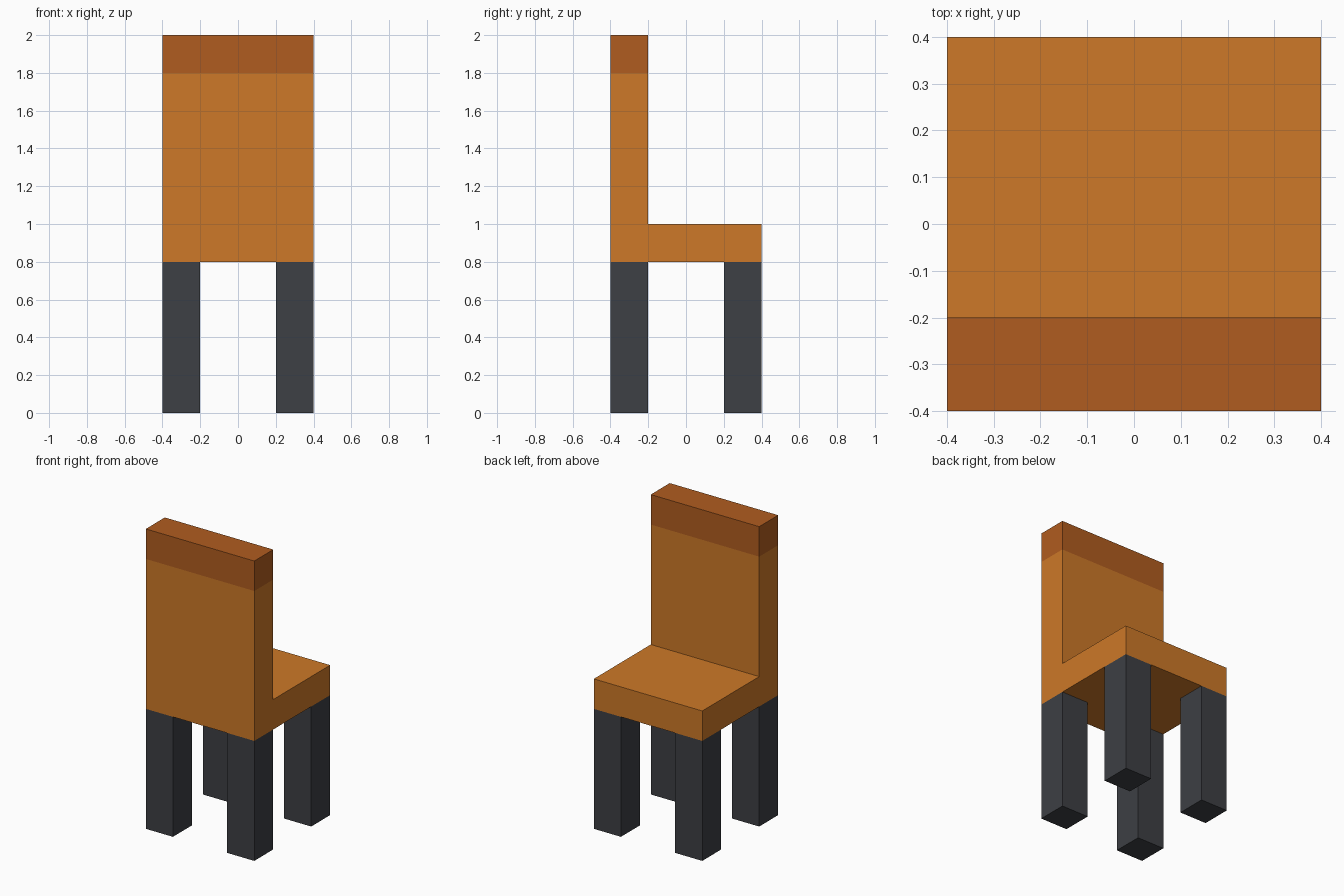
import bpy, bmesh

if "Cube" in bpy.data.objects:
    bpy.data.objects.remove(bpy.data.objects["Cube"])


def material(name, rgb):
    m = bpy.data.materials.new(name)
    m.diffuse_color = (*rgb, 1)
    m.use_nodes = True
    m.node_tree.nodes["Principled BSDF"].inputs["Base Color"].default_value = m.diffuse_color
    return m


def prism(name, profile, x0, x1, mat):
    """Extrude a (y, z) profile along x from x0 to x1."""
    bm = bmesh.new()
    face = bm.faces.new([bm.verts.new((x0, y, z)) for y, z in profile])
    ext = bmesh.ops.extrude_face_region(bm, geom=[face])
    verts = [g for g in ext["geom"] if isinstance(g, bmesh.types.BMVert)]
    bmesh.ops.translate(bm, verts=verts, vec=(x1 - x0, 0, 0))
    bmesh.ops.recalc_face_normals(bm, faces=bm.faces)
    mesh = bpy.data.meshes.new(name)
    bm.to_mesh(mesh)
    bm.free()
    mesh.materials.append(mat)
    ob = bpy.data.objects.new(name, mesh)
    bpy.context.collection.objects.link(ob)
    return ob


def rect(y0, y1, z0, z1):
    return [(y0, z0), (y1, z0), (y1, z1), (y0, z1)]


orange = material("orange", (0.61, 0.19, 0.021))
brown = material("brown", (0.434, 0.107, 0.014))
dark = material("dark_grey", (0.047, 0.05, 0.058))

# Seat and backrest as one L-shaped piece
prism("seat_and_backrest",
      [(-0.4, 0.8), (0.4, 0.8), (0.4, 1.0), (-0.2, 1.0), (-0.2, 1.8), (-0.4, 1.8)],
      -0.4, 0.4, orange)

# Darker rail along the top of the backrest
prism("top_rail", rect(-0.4, -0.2, 1.8, 2.0), -0.4, 0.4, brown)

# Four square legs
for side, x in (("left", -0.4), ("right", 0.2)):
    for end, y in (("backrest", -0.4), ("seat_edge", 0.2)):
        prism(f"{side}_{end}_leg", rect(y, y + 0.2, 0, 0.8), x, x + 0.2, dark)
